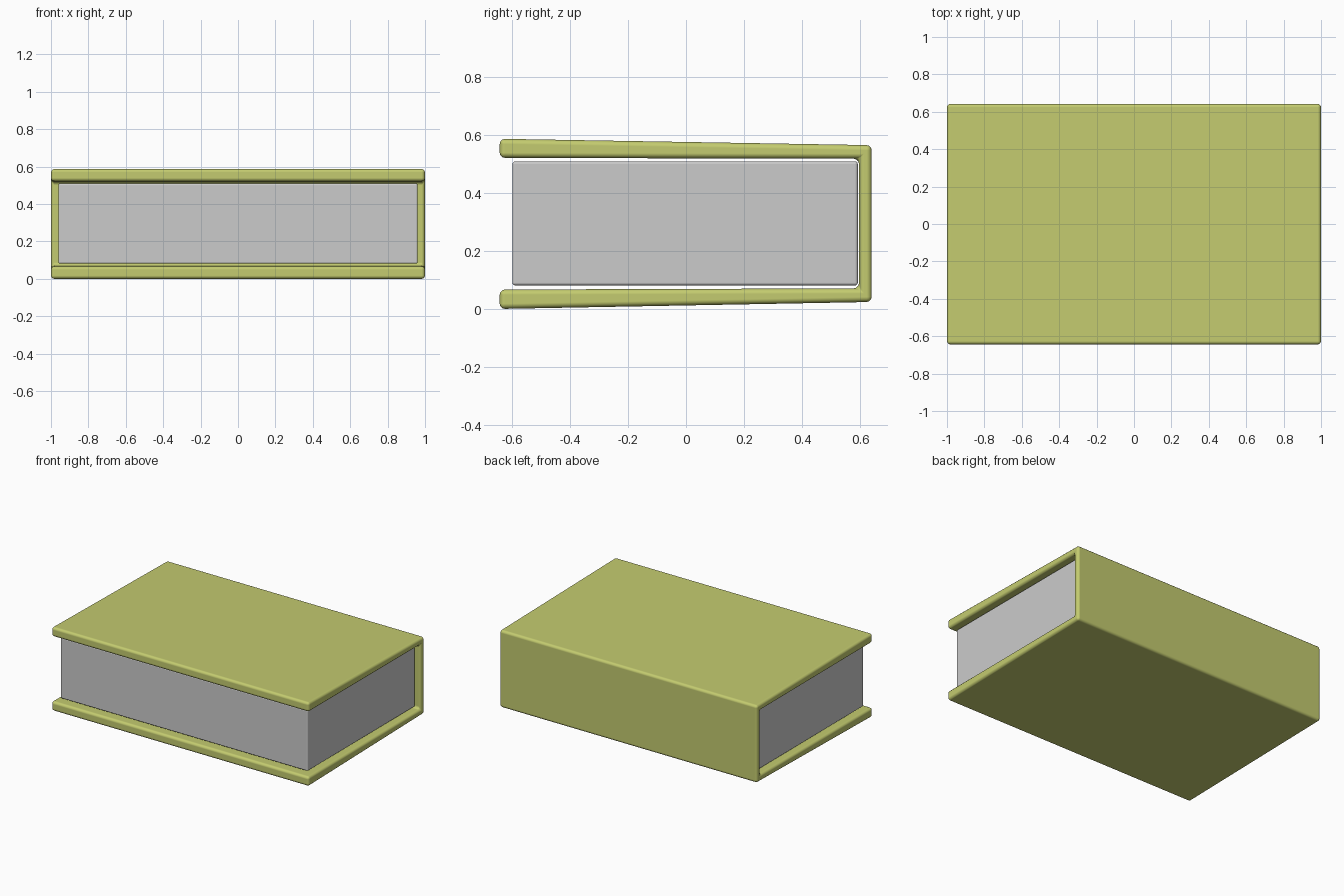
import bpy
import bmesh

if "Cube" in bpy.data.objects:
    bpy.data.objects.remove(bpy.data.objects["Cube"])


def extrude_profile(name, profile, half_width, bevel):
    """Extrude a (y, z) outline along x and round its edges."""
    bm = bmesh.new()
    face = bm.faces.new([bm.verts.new((-half_width, y, z)) for y, z in profile])
    ext = bmesh.ops.extrude_face_region(bm, geom=[face])
    new_verts = [g for g in ext["geom"] if isinstance(g, bmesh.types.BMVert)]
    bmesh.ops.translate(bm, verts=new_verts, vec=(2 * half_width, 0, 0))
    bmesh.ops.recalc_face_normals(bm, faces=bm.faces)
    mesh = bpy.data.meshes.new(name)
    bm.to_mesh(mesh)
    bm.free()
    obj = bpy.data.objects.new(name, mesh)
    bpy.context.collection.objects.link(obj)

    mod = obj.modifiers.new("rounded_edges", "BEVEL")
    mod.width = bevel
    mod.segments = 3
    mod.harden_normals = True
    bpy.ops.object.select_all(action="DESELECT")
    obj.select_set(True)
    bpy.context.view_layer.objects.active = obj
    bpy.ops.object.shade_smooth()
    return obj


# Cover: C-shaped wrap, boards flaring slightly towards the open front
cover = extrude_profile("cover", [
    (-0.644, 0.0), (0.642, 0.024), (0.642, 0.566), (-0.644, 0.588),
    (-0.644, 0.522), (0.598, 0.519), (0.598, 0.071), (-0.644, 0.067),
], 1.0, 0.018)
mat = bpy.data.materials.new("cover_green")
mat.diffuse_color = (0.55, 0.60, 0.16, 1)
mat.use_nodes = True
mat.node_tree.nodes["Principled BSDF"].inputs["Base Color"].default_value = mat.diffuse_color
cover.data.materials.append(mat)

# Page block, inset from the cover on all sides
extrude_profile("pages", [
    (-0.60, 0.081), (0.594, 0.081), (0.594, 0.51), (-0.60, 0.51),
], 0.961, 0.01)
